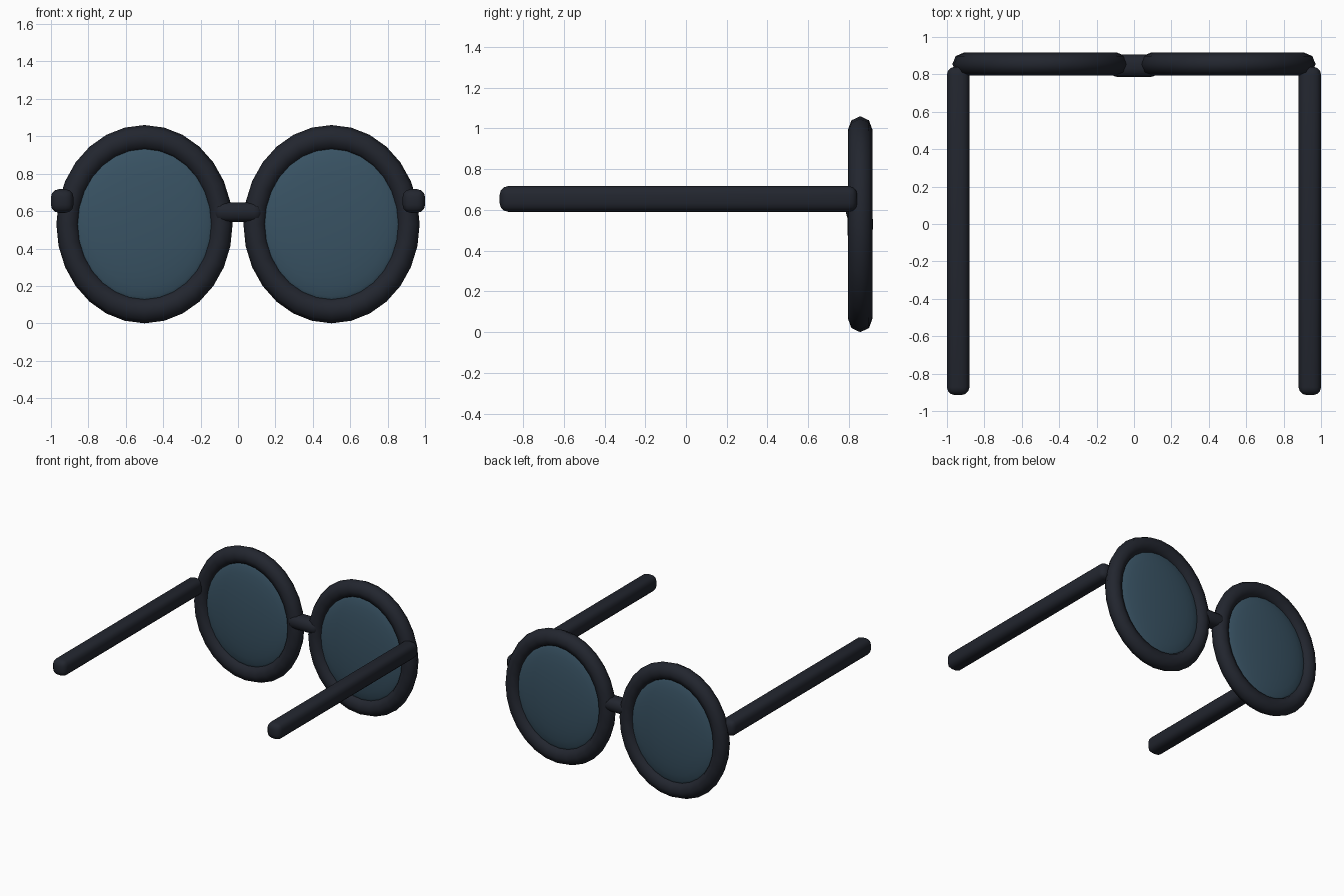
import bpy, math

if "Cube" in bpy.data.objects:
    bpy.data.objects.remove(bpy.data.objects["Cube"])


def material(name, rgb):
    m = bpy.data.materials.new(name)
    m.diffuse_color = (*rgb, 1)
    m.use_nodes = True
    m.node_tree.nodes["Principled BSDF"].inputs["Base Color"].default_value = m.diffuse_color
    return m


FRAME = material("dark_frame", (0.016, 0.019, 0.028))
GLASS = material("tinted_glass", (0.04, 0.085, 0.125))
RIM_Y, RIM_Z, STRETCH = 0.855, 0.53, 1.125


def finish(name, mat):
    ob = bpy.context.object
    ob.name = name
    ob.data.materials.append(mat)
    bpy.ops.object.transform_apply(location=False, rotation=True, scale=True)
    return ob


def rounded_bar(name, loc, size, radius):
    bpy.ops.mesh.primitive_cube_add(size=1, location=loc)
    bpy.context.object.scale = size
    ob = finish(name, FRAME)
    b = ob.modifiers.new("round", 'BEVEL')
    b.width, b.segments = radius, 3
    bpy.ops.object.modifier_apply(modifier="round")
    bpy.ops.object.shade_smooth_by_angle(angle=math.radians(40))


for side, s in (("left", -1), ("right", 1)):
    # oval rim with an eight-sided tube
    bpy.ops.mesh.primitive_torus_add(
        location=(s * 0.5, RIM_Y, RIM_Z), rotation=(math.pi / 2, 0, 0),
        major_radius=0.41, minor_radius=0.061, major_segments=28, minor_segments=8)
    bpy.context.object.scale = (1, STRETCH, 1)
    finish(side + "_rim", FRAME)
    bpy.ops.object.shade_smooth()

    # shallow domed lens seated in the rim
    bpy.ops.mesh.primitive_uv_sphere_add(
        location=(s * 0.5, RIM_Y, RIM_Z), rotation=(math.pi / 2, 0, 0),
        radius=0.38, segments=28, ring_count=14)
    bpy.context.object.scale = (1, STRETCH, 0.062 / 0.38)
    finish(side + "_lens", GLASS)
    bpy.ops.object.shade_smooth()

    # straight temple arm
    rounded_bar(side + "_temple", (s * 0.94, -0.037, 0.654), (0.12, 1.755, 0.126), 0.042)

# nose bridge
rounded_bar("bridge", (0, 0.846, 0.594), (0.26, 0.122, 0.106), 0.045)
